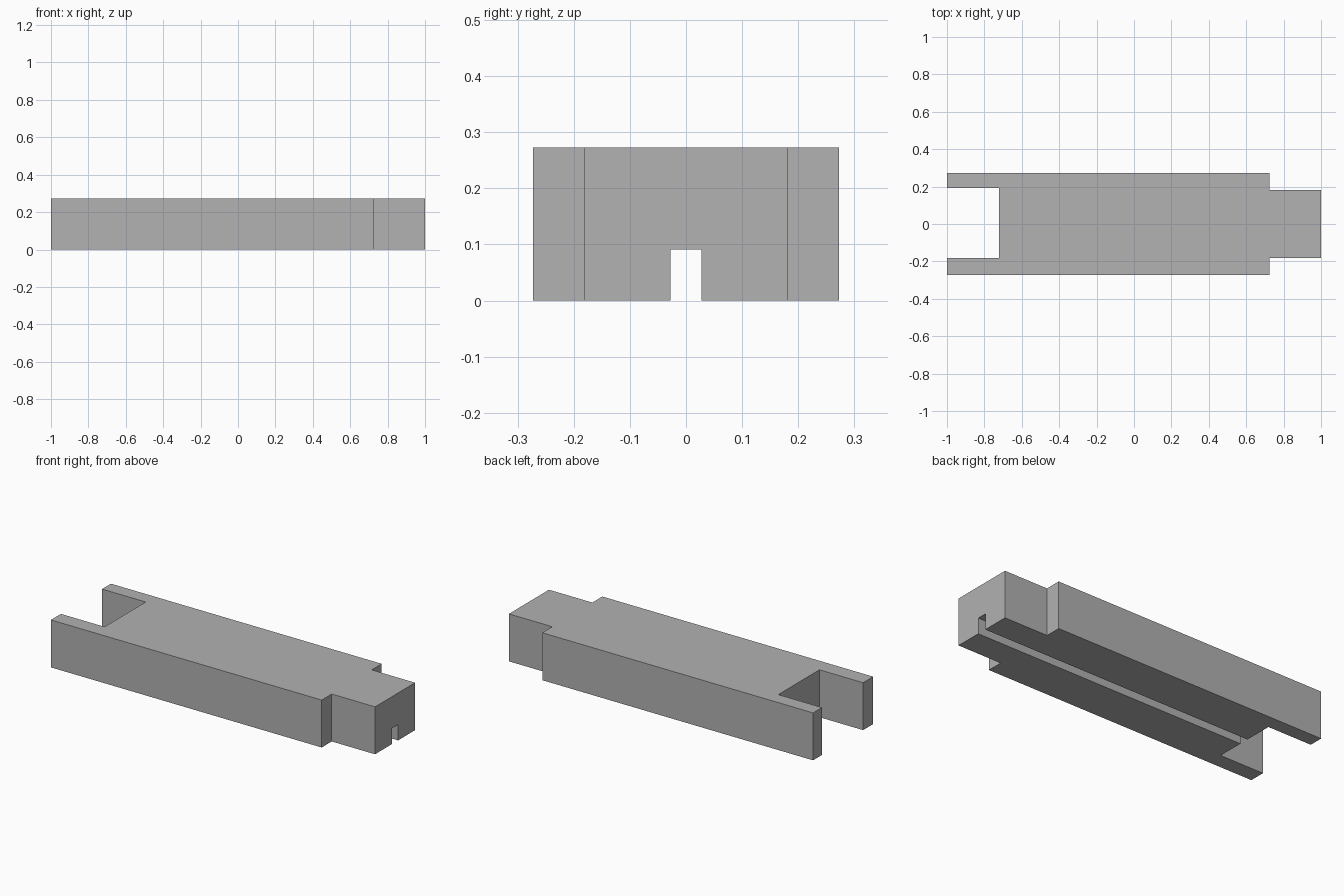
import bpy
import bmesh

cube = bpy.data.objects.get("Cube")
if cube:
    bpy.data.objects.remove(cube, do_unlink=True)

grey = bpy.data.materials.new("plain grey")
grey.use_nodes = True
colour = (0.445, 0.445, 0.445, 1)
grey.diffuse_color = colour
grey.node_tree.nodes["Principled BSDF"].inputs["Base Color"].default_value = colour

HEIGHT = 0.273
HALF_WIDTH = 0.273


def extruded(name, outline, bottom, top):
    """Raise a flat outline into a solid block."""
    bm = bmesh.new()
    base = bm.faces.new([bm.verts.new((x, y, bottom)) for x, y in outline])
    raised = bmesh.ops.extrude_face_region(bm, geom=[base])["geom"]
    verts = [v for v in raised if isinstance(v, bmesh.types.BMVert)]
    bmesh.ops.translate(bm, verts=verts, vec=(0, 0, top - bottom))
    bmesh.ops.recalc_face_normals(bm, faces=bm.faces)
    mesh = bpy.data.meshes.new(name)
    bm.to_mesh(mesh)
    bm.free()
    mesh.materials.append(grey)
    obj = bpy.data.objects.new(name, mesh)
    bpy.context.collection.objects.link(obj)
    return obj


# Beam with a tongue at one end and an open slot at the other
beam = extruded("beam", [
    (-1, -HALF_WIDTH), (0.724, -HALF_WIDTH),
    (0.724, -0.182), (1, -0.182), (1, 0.182), (0.724, 0.182),
    (0.724, HALF_WIDTH), (-1, HALF_WIDTH),
    (-1, 0.192), (-0.722, 0.192), (-0.722, -0.182), (-1, -0.182),
], 0, HEIGHT)

# Groove running the full length of the underside
cutter = extruded("groove_cutter", [
    (-1.1, -0.0275), (1.1, -0.0275), (1.1, 0.0275), (-1.1, 0.0275),
], -0.1, 0.091)
cutter.hide_render = True
cutter.hide_viewport = True
cutter.display_type = "WIRE"

groove = beam.modifiers.new("groove", "BOOLEAN")
groove.operation = "DIFFERENCE"
groove.solver = "EXACT"
groove.object = cutter
